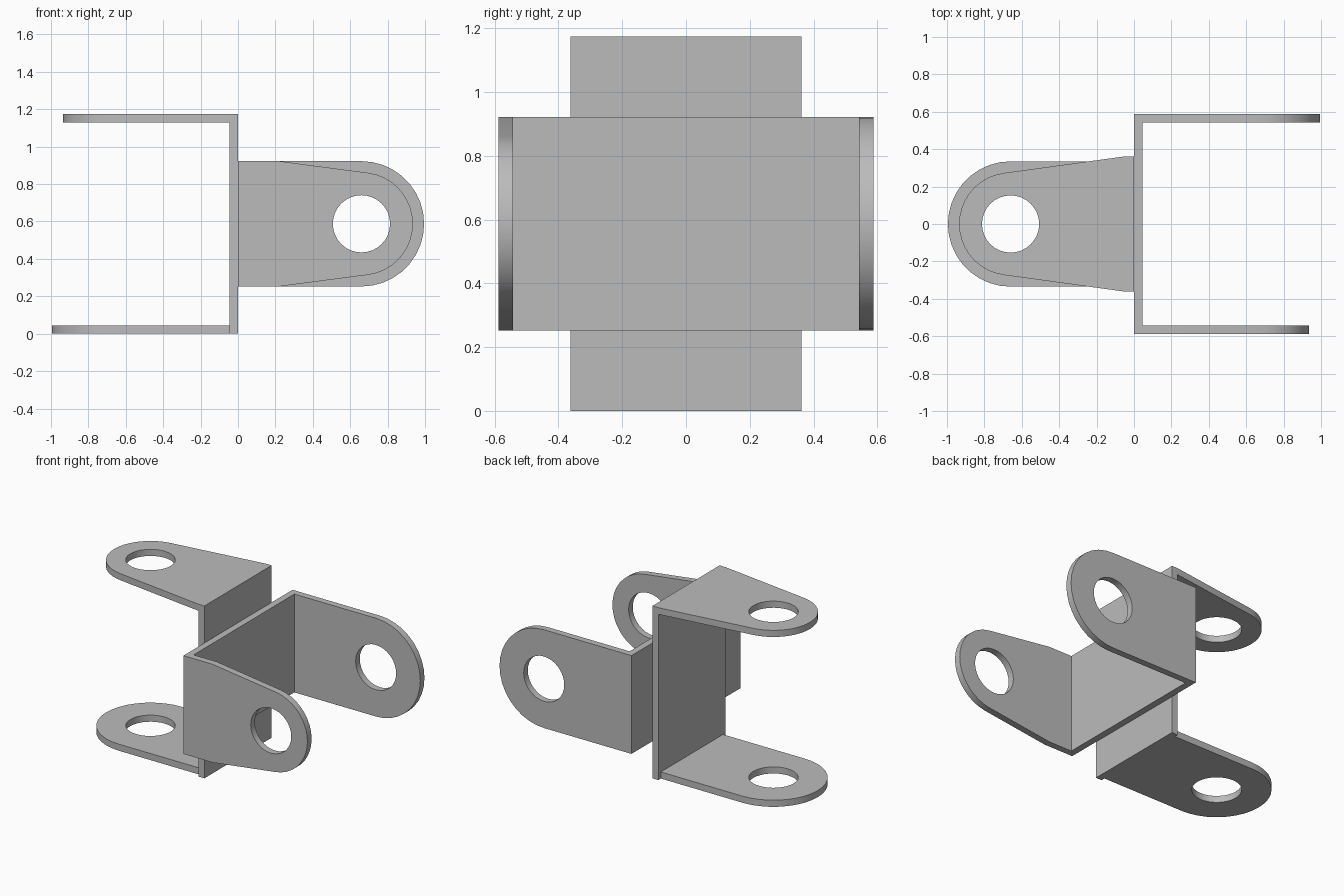
import bpy, bmesh
from math import sin, cos, radians
from mathutils import Vector

if "Cube" in bpy.data.objects:
    bpy.data.objects.remove(bpy.data.objects["Cube"])

T = 0.045        # sheet thickness
MID = 0.5875     # half the bracket length, also the height of the axis
PIVOT = 0.66     # hole distance from the web
HOLE = 0.153
NARROW, WIDE = 0.335, 0.362

steel = bpy.data.materials.new("light grey steel")
steel.use_nodes = True
colour = (0.5, 0.5, 0.5, 1)
steel.diffuse_color = colour
steel.node_tree.nodes["Principled BSDF"].inputs["Base Color"].default_value = colour


def arc(radius, start, end, count):
    step = (end - start) / count
    return [(PIVOT + radius * cos(radians(start + step * i)),
             radius * sin(radians(start + step * i))) for i in range(count + 1)]


def finish(name, bm):
    bmesh.ops.recalc_face_normals(bm, faces=bm.faces)
    mesh = bpy.data.meshes.new(name)
    bm.to_mesh(mesh)
    bm.free()
    mesh.materials.append(steel)
    ob = bpy.data.objects.new(name, mesh)
    bpy.context.collection.objects.link(ob)
    return ob


def plate(name, outline, place):
    """Flat lug with a round hole; place maps (along, across, depth) to space."""
    bm = bmesh.new()
    edges = []
    for loop in (outline, arc(HOLE, 0, 348.75, 31)):
        verts = [bm.verts.new(place(u, v, 0)) for u, v in loop]
        edges += [bm.edges.new((verts[i - 1], verts[i])) for i in range(len(verts))]
    bmesh.ops.triangle_fill(bm, edges=edges, use_beauty=True)
    ext = bmesh.ops.extrude_face_region(bm, geom=bm.faces[:])
    shift = Vector(place(0, 0, T)) - Vector(place(0, 0, 0))
    moved = [g for g in ext["geom"] if isinstance(g, bmesh.types.BMVert)]
    bmesh.ops.translate(bm, verts=moved, vec=shift)
    return finish(name, bm)


def box(name, low, high):
    bm = bmesh.new()
    bmesh.ops.create_cube(bm, size=1)
    for v in bm.verts:
        v.co = [h if c > 0 else l for c, l, h in zip(v.co, low, high)]
    return finish(name, bm)


def weld(base, parts):
    """Join the bent sheet into one solid."""
    bpy.ops.object.select_all(action="DESELECT")
    bpy.context.view_layer.objects.active = base
    base.select_set(True)
    for part in parts:
        mod = base.modifiers.new("weld", "BOOLEAN")
        mod.operation, mod.solver, mod.object = "UNION", "EXACT", part
        bpy.ops.object.modifier_apply(modifier=mod.name)
        bpy.data.objects.remove(part)
    bpy.ops.object.shade_smooth_by_angle(angle=radians(30))


# Lug outlines: parallel sides, and tapered sides with or without trimmed corners
def straight(start):
    return [(start, -NARROW)] + arc(NARROW, -90, 90, 18) + [(start, NARROW)]


nose = arc(0.275, -82.2, 82.2, 18)
tapered = [(0, -WIDE), (T, -WIDE)] + nose + [(T, WIDE), (0, WIDE)]
trimmed = [(0, -NARROW), (0.22, -NARROW)] + nose + [(0.22, NARROW), (0, NARROW)]

# Bracket with upright lugs, opening to the left
left_bracket = box("left_bracket", (0, -MID, MID - NARROW), (T, MID, MID + NARROW))
weld(left_bracket, [
    plate("front_lug", trimmed, lambda u, v, w: (u, -MID + w, MID + v)),
    plate("back_lug", straight(0), lambda u, v, w: (u, MID - w, MID + v))])

# Bracket with level lugs, opening to the right
right_bracket = box("right_bracket", (-T, -WIDE, 0), (0, WIDE, 2 * MID))
weld(right_bracket, [
    plate("top_lug", tapered, lambda u, v, w: (-u, v, 2 * MID - w)),
    plate("bottom_lug", straight(T / 2), lambda u, v, w: (-u, v, w))])
